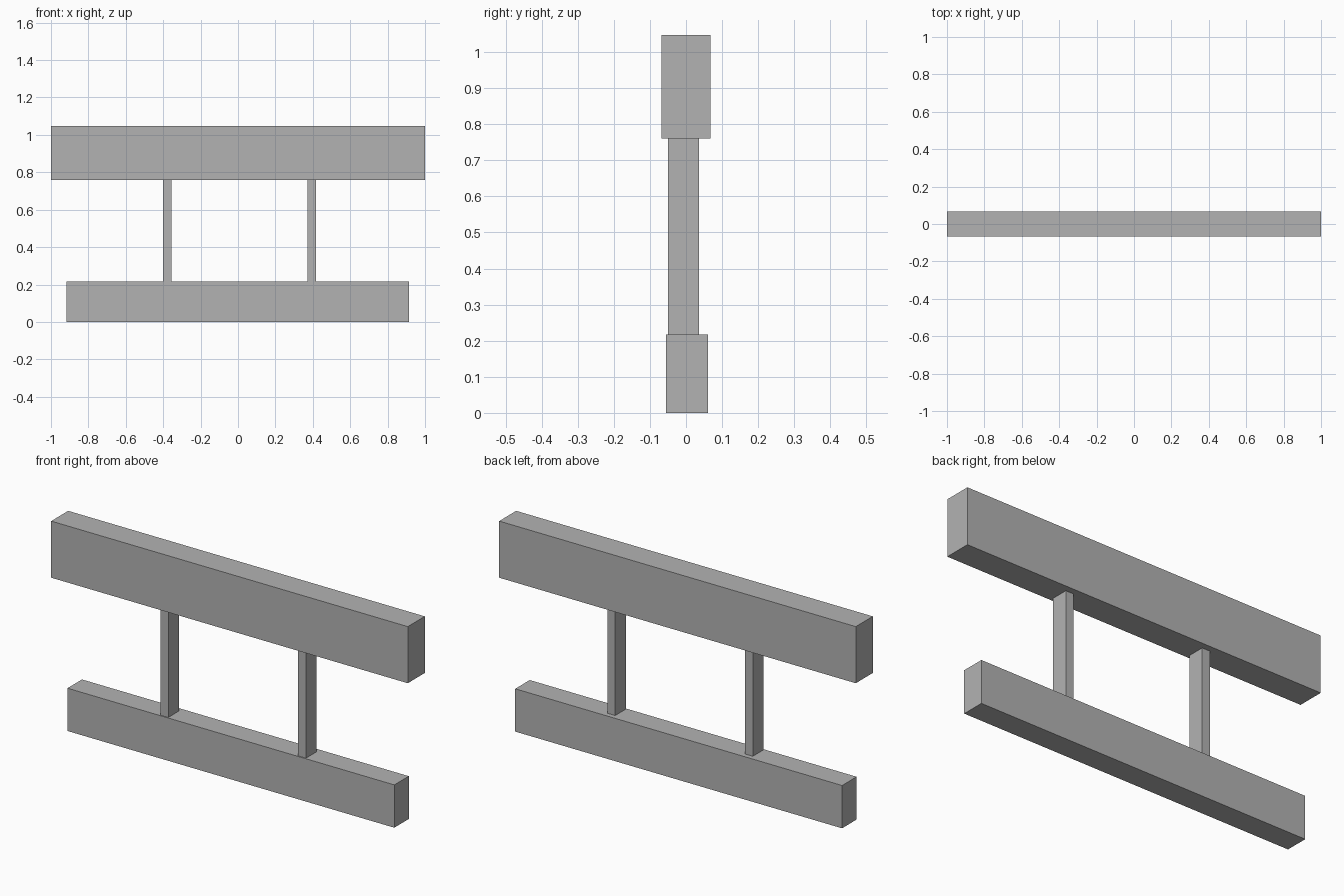
import bpy
import bmesh
from mathutils import Vector

cube = bpy.data.objects.get("Cube")
if cube:
    bpy.data.objects.remove(cube, do_unlink=True)

# Plain grey for every part
grey = bpy.data.materials.new("grey")
grey.use_nodes = True
colour = (0.45, 0.45, 0.45, 1.0)
grey.diffuse_color = colour
grey.node_tree.nodes["Principled BSDF"].inputs["Base Color"].default_value = colour


def box(name, low, high):
    """Flat-shaded box between two opposite corners."""
    low, high = Vector(low), Vector(high)
    bm = bmesh.new()
    bmesh.ops.create_cube(bm, size=1)
    bmesh.ops.scale(bm, vec=high - low, verts=bm.verts)
    mesh = bpy.data.meshes.new(name)
    bm.to_mesh(mesh)
    bm.free()
    mesh.materials.append(grey)
    obj = bpy.data.objects.new(name, mesh)
    obj.location = (low + high) / 2
    bpy.context.collection.objects.link(obj)
    return obj


BASE_TOP, BEAM_BOTTOM = 0.217, 0.76

# Horizontal beams
box("lower_beam", (-0.918, -0.055, 0), (0.915, 0.061, BASE_TOP))
box("upper_beam", (-1, -0.068, BEAM_BOTTOM), (1, 0.068, 1.047))

# Upright posts joining the beams
for name, x in (("right_post", -0.378), ("left_post", 0.394)):
    box(name, (x - 0.022, -0.05, BASE_TOP), (x + 0.022, 0.036, BEAM_BOTTOM))
